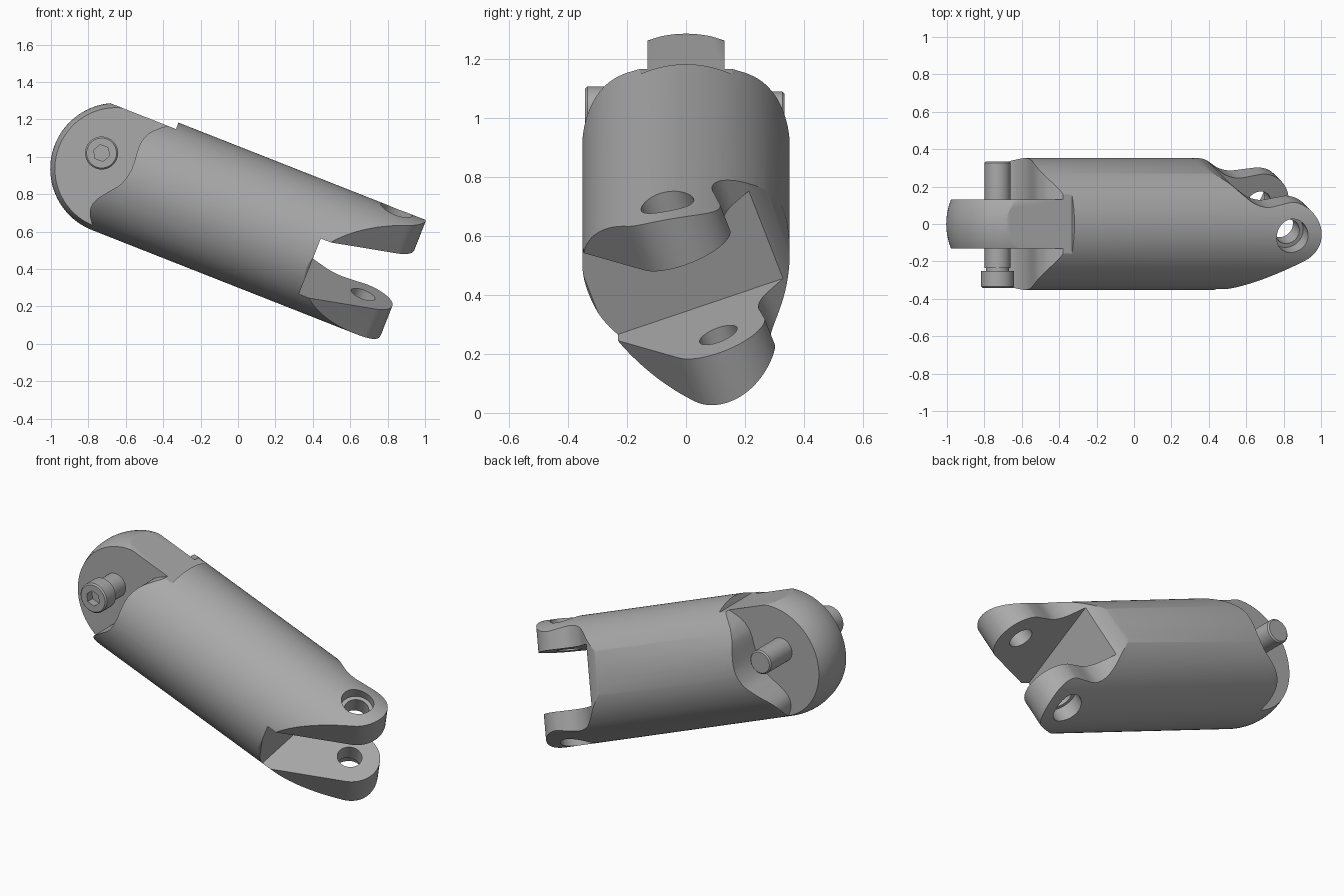
import bpy, bmesh, math
from mathutils import Matrix, Vector

if "Cube" in bpy.data.objects:
    bpy.data.objects.remove(bpy.data.objects["Cube"])

# Working frame: local x runs along the link, then everything is tilted nose-down
TILT = Matrix.Translation((0.232, 0, 0.588)) @ Matrix.Rotation(math.radians(21.5), 4, 'Y')
ROLL = Matrix.Rotation(math.radians(20), 4, 'X')      # fork is rolled about the link axis
ACROSS = Matrix.Rotation(math.radians(90), 4, 'Z')    # turns the x axis into y
UPRIGHT = Matrix.Rotation(math.radians(-90), 4, 'Y')  # turns the x axis into z
R = 0.352

steel = bpy.data.materials.new("grey_steel")
steel.use_nodes = True
GREY = (0.4, 0.4, 0.4, 1)
steel.diffuse_color = GREY
steel.node_tree.nodes["Principled BSDF"].inputs["Base Color"].default_value = GREY


def finish(name, bm, matrix):
    bmesh.ops.recalc_face_normals(bm, faces=bm.faces)
    bm.transform(TILT @ matrix)
    mesh = bpy.data.meshes.new(name)
    bm.to_mesh(mesh)
    bm.free()
    mesh.materials.append(steel)
    obj = bpy.data.objects.new(name, mesh)
    bpy.context.collection.objects.link(obj)
    return obj


def lathe(name, profile, matrix=Matrix(), sides=64):
    """Revolve (position, radius) points about x, closing both ends."""
    bm = bmesh.new()
    rings = []
    for x, r in profile:
        angles = [2 * math.pi * i / sides for i in range(sides)]
        rings.append([bm.verts.new((x, r * math.cos(a), r * math.sin(a))) for a in angles])
    for a, b in zip(rings, rings[1:]):
        for i in range(sides):
            j = (i + 1) % sides
            bm.faces.new((a[i], a[j], b[j], b[i]))
    bm.faces.new(rings[0])
    bm.faces.new(rings[-1])
    return finish(name, bm, matrix)


def prism(name, outline, low, high, matrix=Matrix(), axis='Z'):
    """Extrude an outline along z, or an (x, z) outline along y."""
    bm = bmesh.new()
    place = (lambda p, d: (p[0], p[1], d)) if axis == 'Z' else (lambda p, d: (p[0], d, p[1]))
    face = bm.faces.new([bm.verts.new(place(p, low)) for p in outline])
    new = bmesh.ops.extrude_face_region(bm, geom=[face])["geom"]
    shift = Vector(place((0, 0), high - low))
    bmesh.ops.translate(bm, vec=shift, verts=[v for v in new if isinstance(v, bmesh.types.BMVert)])
    return finish(name, bm, matrix)


def smooth_path(points, steps=4):
    """Catmull-Rom curve through the points."""
    pts = [Vector(p) for p in points]
    pts = [pts[0]] + pts + [pts[-1]]
    out = []
    for a, b, c, d in zip(pts, pts[1:], pts[2:], pts[3:]):
        for k in range(steps):
            t = k / steps
            out.append(0.5 * (2 * b + (c - a) * t + (2 * a - 5 * b + 4 * c - d) * t * t
                              + (3 * b - a - 3 * c + d) * t ** 3))
    return [tuple(p) for p in out + [pts[-1]]]


def carve(obj, tool, operation='DIFFERENCE'):
    tool.hide_render = True
    mod = obj.modifiers.new("carve", 'BOOLEAN')
    mod.operation = operation
    mod.solver = 'EXACT'
    mod.object = tool
    bpy.context.view_layer.objects.active = obj
    bpy.ops.object.modifier_apply(modifier=mod.name)
    bpy.data.objects.remove(tool)


def shade(obj, angle=25):
    bpy.ops.object.select_all(action='DESELECT')
    obj.select_set(True)
    bpy.context.view_layer.objects.active = obj
    bpy.ops.object.shade_smooth_by_angle(angle=math.radians(angle))


# Link body: round bar with a domed rear end
DOME = -0.95
dome = [(DOME - R * math.cos(t), max(R * math.sin(t), 0.002))
        for t in [i * math.pi / 48 for i in range(25)]]
body = lathe("link_body", dome + [(0.9, R)], sides=128)

# Flat on top of the tongue
carve(body, prism("flat_cutter", [(-1.6, -0.5), (-0.73, -0.5), (-0.73, 0.5), (-1.6, 0.5)],
                  0.315, 0.6))

# Curved pockets either side of the tongue
pocket = smooth_path([(-0.77, 0.34), (-0.783, 0.312), (-0.815, 0.285), (-0.851, 0.247),
                      (-0.873, 0.2), (-0.879, 0.15), (-0.872, 0.03), (-0.892, -0.059),
                      (-0.935, -0.12), (-0.983, -0.185), (-1.0, -0.235), (-0.985, -0.29),
                      (-0.93, -0.353), (-0.88, -0.4)])
pocket += [(-1.6, -0.4), (-1.6, 0.5), (-0.77, 0.5)]
for low, high in ((0.13, 0.6), (-0.6, -0.13)):
    carve(body, prism("pocket_cutter", pocket, low, high, axis='Y'))

# Fork outline: straight taper on one side, hollow curve on the other, round tip
HX, HY, TIP = 0.525, 0.055, 0.168
arc = [(HX + TIP * math.cos(a), HY + TIP * math.sin(a))
       for a in [math.radians(-57 + 147 * i / 28) for i in range(29)]]
hollow = smooth_path([(0.45, 0.209), (0.38, 0.199), (0.31, 0.217), (0.25, 0.256),
                      (0.19, 0.298), (0.12, 0.329), (0.04, 0.35), (-0.03, 0.37)])
outline = [(-1.6, -0.5), (0.1, -0.5), (0.1, -0.41)] + arc + hollow + [(-0.1, 0.5), (-1.6, 0.5)]
carve(body, prism("fork_trim", outline, -0.6, 0.6, ROLL), 'INTERSECT')

# Slot between the two fork arms
carve(body, prism("slot_cutter", [(0.205, -0.6), (1.2, -0.6), (1.2, 0.6), (0.205, 0.6)],
                  -0.17, 0.17, ROLL))

# Pin hole through the fork, counterbored on both outer faces
hole = ROLL @ Matrix.Translation((HX, HY, 0)) @ UPRIGHT
for low, high, radius in ((-0.6, 0.6, 0.068), (0.27, 0.6, 0.09), (-0.6, -0.27, 0.09)):
    carve(body, lathe("hole_cutter", [(low, radius), (high, radius)], hole, 48))
shade(body)

# Socket-head bolt across the tongue
bolt_place = Matrix.Translation((-1.053, 0, 0.05)) @ ACROSS
bolt = lathe("pivot_bolt", [(-0.342, 0.08), (-0.334, 0.088), (-0.25, 0.088), (-0.25, 0.062),
                            (-0.235, 0.062), (-0.235, 0.07), (0.327, 0.07), (0.335, 0.062)],
             bolt_place, 48)
carve(bolt, lathe("hex_cutter", [(-0.4, 0.045), (-0.295, 0.045)], bolt_place, 6))
shade(bolt)
